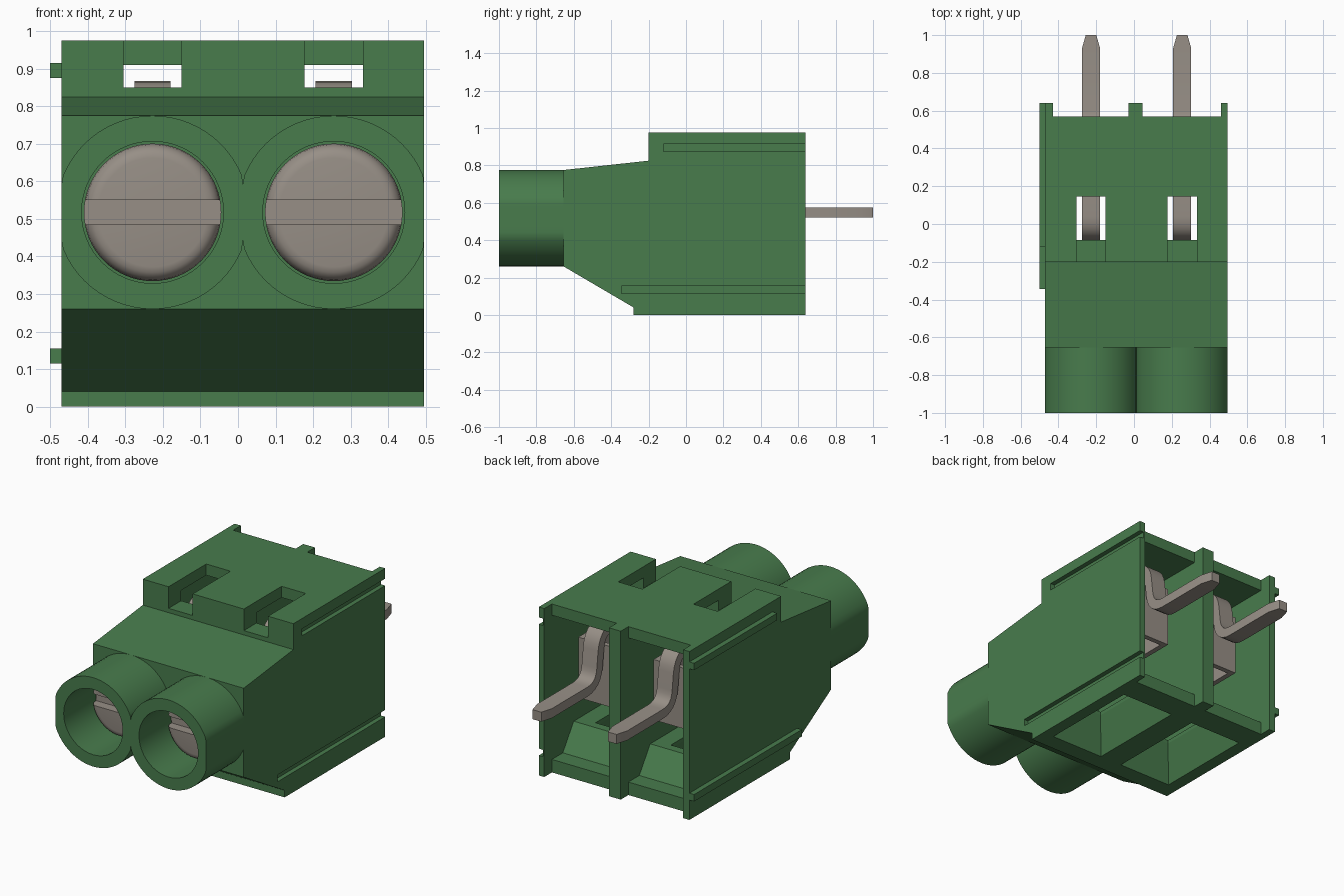
import bpy, bmesh, math
from mathutils import Vector

cube = bpy.data.objects.get("Cube")
if cube:
    bpy.data.objects.remove(cube, do_unlink=True)


def material(name, rgb, metal=0.0):
    m = bpy.data.materials.new(name)
    m.use_nodes = True
    m.diffuse_color = (*rgb, 1)
    m.node_tree.nodes["Principled BSDF"].inputs["Base Color"].default_value = (*rgb, 1)
    return m


GREEN = material("green plastic", (0.065, 0.2, 0.073))
METAL = material("grey metal", (0.31, 0.275, 0.24))

X0, X1, MID = -0.47, 0.495, 0.0125           # housing sides and middle
CELLS = [("right", -0.2275, -0.43, -0.03), ("left", 0.255, 0.045, 0.46)]
SCREW_Z = 0.5175


def loft(name, rings, mat, closed=False):
    """Skin a list of equal-length rings; closed joins last ring to first, else caps the ends."""
    bm = bmesh.new()
    vs = [[bm.verts.new(p) for p in r] for r in rings]
    n = len(vs[0])
    pairs = list(zip(vs, vs[1:])) + ([(vs[-1], vs[0])] if closed else [])
    for a, b in pairs:
        for i in range(n):
            j = (i + 1) % n
            bm.faces.new((a[i], a[j], b[j], b[i]))
    if not closed:
        bm.faces.new(vs[0])
        bm.faces.new(vs[-1])
    bmesh.ops.recalc_face_normals(bm, faces=bm.faces)
    me = bpy.data.meshes.new(name)
    bm.to_mesh(me)
    bm.free()
    me.materials.append(mat)
    ob = bpy.data.objects.new(name, me)
    bpy.context.collection.objects.link(ob)
    return ob


def prism(name, yz, x0, x1, mat):
    return loft(name, [[(x, y, z) for y, z in yz] for x in (x0, x1)], mat)


def box(name, x0, x1, y0, y1, z0, z1, mat):
    return prism(name, [(y0, z0), (y1, z0), (y1, z1), (y0, z1)], x0, x1, mat)


def cut(ob, cutter):
    cutter.hide_render = True
    mod = ob.modifiers.new("cut", 'BOOLEAN')
    mod.operation, mod.solver, mod.object = 'DIFFERENCE', 'EXACT', cutter
    bpy.context.view_layer.objects.active = ob
    bpy.ops.object.modifier_apply(modifier=mod.name)
    bpy.data.objects.remove(cutter, do_unlink=True)


def smooth(ob, angle=35):
    bpy.ops.object.select_all(action='DESELECT')
    ob.select_set(True)
    bpy.context.view_layer.objects.active = ob
    bpy.ops.object.shade_smooth_by_angle(angle=math.radians(angle))


def fillet(points, radius, steps=6):
    """Round the inner corners of a path of (y, z) points."""
    pts = [Vector(p) for p in points]
    out = [pts[0]]
    for a, b, c in zip(pts, pts[1:], pts[2:]):
        p = b + (a - b).normalized() * radius
        q = b + (c - b).normalized() * radius
        for i in range(steps + 1):
            t = i / steps
            out.append(p * (1 - t) ** 2 + b * 2 * t * (1 - t) + q * t * t)
    return out + [pts[-1]]


# Housing: side profile extruded across the width
housing = prism("housing", [(-0.655, 0.26), (-0.28, 0.04), (-0.28, 0), (0.64, 0), (0.64, 0.975),
                            (-0.2, 0.975), (-0.2, 0.825), (-0.655, 0.775)], X0, X1, GREEN)

for side, cx, a, b in CELLS:
    # Open cell at the back with a sloped funnel block on its floor
    cut(housing, prism("cell_cutter", [(0.7, 0.075), (0.47, 0.075), (0.37, 0.22), (-0.25, 0.22),
                                       (-0.25, 0.8), (-0.085, 0.8), (-0.085, 0.91), (0.7, 0.91)],
                       a, b, GREEN))
    # Roof and floor stop short of the upright walls
    cut(housing, box("step_cutter", a, b, 0.57, 0.7, -0.1, 1.1, GREEN))
    # Notch in the roof, with a through opening behind its ledge
    cut(housing, box("notch_cutter", cx - 0.0775, cx + 0.0775, -0.3, 0.145, 0.85, 1.1, GREEN))
    # Wire entry funnel in the floor
    rings = [(-0.05, 0.17, -0.18, 0.42), (0, 0.17, -0.18, 0.42),
             (0.2, 0.1, -0.1, 0.32), (0.3, 0.1, -0.1, 0.32)]
    cut(housing, loft("funnel_cutter", [[(cx - w, y0, z), (cx + w, y0, z), (cx + w, y1, z),
                                         (cx - w, y1, z)] for z, w, y0, y1 in rings], GREEN))

# Joining ribs on one side, matching grooves on the other
for name, y0, z0 in (("upper", -0.12, 0.875), ("lower", -0.345, 0.115)):
    cut(housing, box("groove_cutter", X1 - 0.027, X1 + 0.1, y0, 0.7, z0, z0 + 0.04, GREEN))
    box(name + "_rib", -0.5, X0 + 0.01, y0, 0.64, z0, z0 + 0.04, GREEN)

N = 64
for side, cx, a, b in CELLS:
    lo, hi = (X0, MID) if cx < 0 else (MID, X1)

    # Screw tube: outer circle trimmed at the housing sides and at the middle
    def ring(r, y):
        return [(min(max(cx + r * math.cos(2 * math.pi * i / N), lo), hi), y,
                 SCREW_Z + r * math.sin(2 * math.pi * i / N)) for i in range(N)]
    smooth(loft(side + "_screw_tube", [ring(0.2575, -1), ring(0.2575, -0.65),
                                       ring(0.189, -0.65), ring(0.189, -1)], GREEN, closed=True))

    # Slotted screw with a rounded rim
    profile = [(0.145, -0.77), (0.16, -0.767), (0.172, -0.758), (0.18, -0.744),
               (0.183, -0.725), (0.183, -0.3)]
    screw = loft(side + "_screw", [ring(r, y) for r, y in profile], METAL)
    cut(screw, box("slot_cutter", cx - 0.3, cx + 0.3, -0.9, -0.715, 0.485, 0.55, METAL))
    smooth(screw)

    # Clamp cage: upright rectangular sleeve
    def rect(w, y0, y1, z):
        return [(cx - w, y0, z), (cx + w, y0, z), (cx + w, y1, z), (cx - w, y1, z)]
    loft(side + "_clamp_cage", [rect(0.12, -0.2, 0.45, 0.41), rect(0.12, -0.2, 0.45, 0.76),
                                rect(0.09, -0.17, 0.42, 0.76), rect(0.09, -0.17, 0.42, 0.41)],
         METAL, closed=True)

    # Bent pin: up from the cage, over its back wall, down and out to a tapered tip
    path = fillet([(-0.06, 0.45), (-0.06, 0.84), (0.47, 0.84), (0.505, 0.5475), (0.93, 0.5475)], 0.1)
    path.append(Vector((1.0, 0.5475)))
    rings = []
    for i, p in enumerate(path):
        d = (path[min(i + 1, len(path) - 1)] - path[max(i - 1, 0)]).normalized()
        n = Vector((-d.y, d.x)) * 0.0275
        w = 0.028 if i == len(path) - 1 else 0.048
        u, v = p + n, p - n
        rings.append([(cx - w, u.x, u.y), (cx + w, u.x, u.y), (cx + w, v.x, v.y), (cx - w, v.x, v.y)])
    smooth(loft(side + "_pin", rings, METAL), 25)
